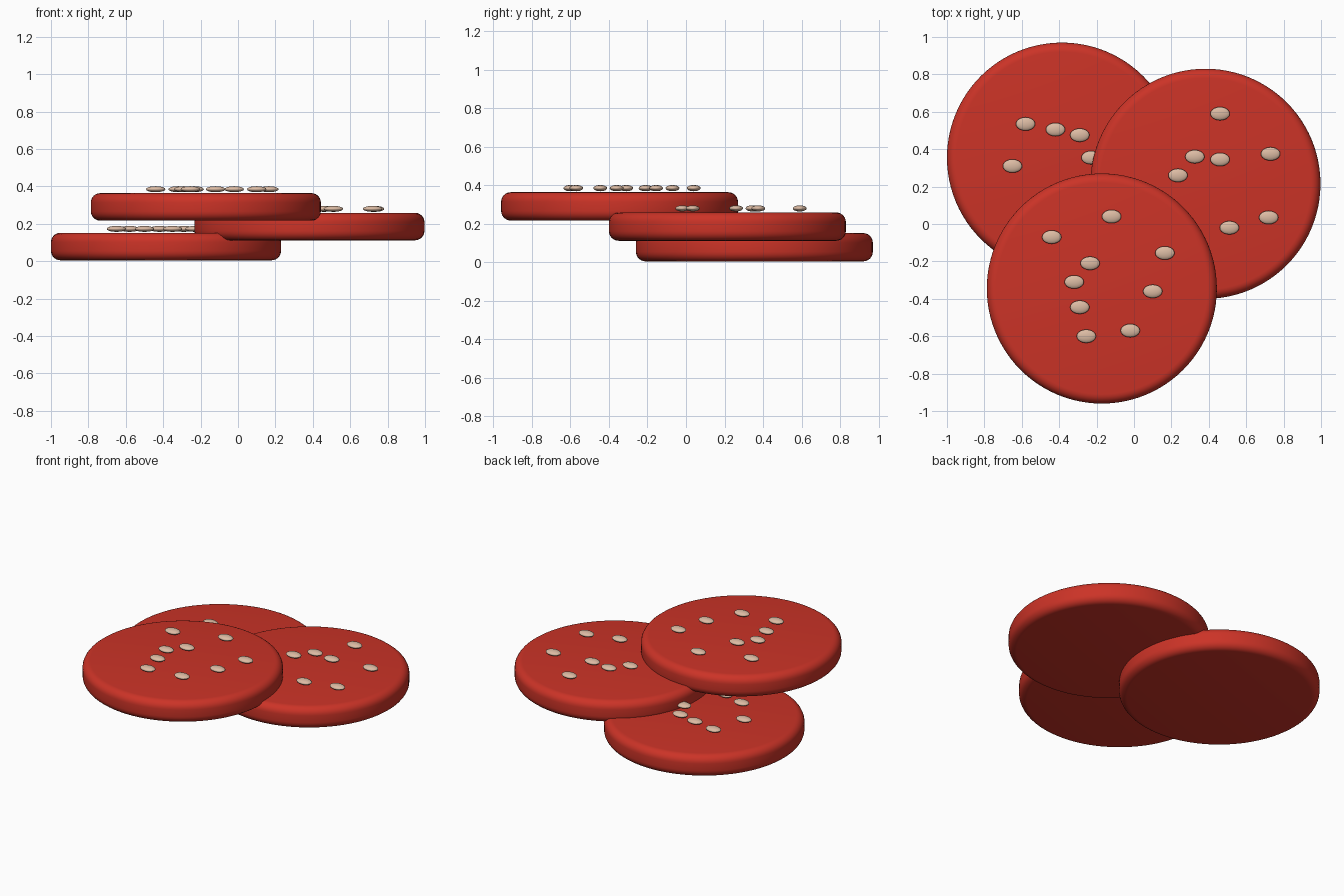
import bpy
import math

cube = bpy.data.objects.get("Cube")
if cube:
    bpy.data.objects.remove(cube, do_unlink=True)


def make_material(name, color):
    mat = bpy.data.materials.new(name)
    mat.use_nodes = True
    mat.diffuse_color = color
    mat.node_tree.nodes["Principled BSDF"].inputs["Base Color"].default_value = color
    return mat


RED = make_material("tomato red", (0.6, 0.033, 0.02, 1))
CREAM = make_material("seed cream", (0.72, 0.5, 0.37, 1))

RADIUS = 0.615
THICKNESS = 0.147
SEED_LIFT = 0.021


def add_slice(name, x, y, bottom):
    """Thick round disc with a rounded rim."""
    bpy.ops.mesh.primitive_cylinder_add(
        vertices=96, radius=RADIUS, depth=THICKNESS,
        location=(x, y, bottom + THICKNESS / 2))
    disc = bpy.context.object
    disc.name = name
    disc.data.materials.append(RED)
    bevel = disc.modifiers.new("rounded rim", "BEVEL")
    bevel.width = 0.05
    bevel.segments = 6
    bevel.limit_method = "ANGLE"
    bevel.angle_limit = math.radians(40)
    bpy.ops.object.modifier_apply(modifier=bevel.name)
    bpy.ops.object.shade_smooth_by_angle(angle=math.radians(35))


def add_seed(name, x, y, z):
    """Flattened oval seed."""
    bpy.ops.mesh.primitive_uv_sphere_add(
        segments=20, ring_count=10, radius=1, location=(x, y, z))
    seed = bpy.context.object
    seed.name = name
    seed.scale = (0.052, 0.036, 0.016)
    seed.data.materials.append(CREAM)
    bpy.ops.object.shade_smooth()


# Each slice: centre, underside height and the seeds on its top
slices = {
    "bottom_slice": ((-0.385, 0.355, 0.005), [
        (-0.58, 0.535), (-0.42, 0.505), (-0.29, 0.475), (-0.65, 0.31),
        (-0.23, 0.355), (-0.5, 0.12), (-0.35, 0.08)]),
    "middle_slice": ((0.382, 0.215, 0.112), [
        (0.46, 0.59), (0.325, 0.36), (0.46, 0.345), (0.73, 0.375),
        (0.235, 0.26), (0.51, -0.02), (0.72, 0.035)]),
    "top_slice": ((-0.172, -0.345, 0.217), [
        (-0.12, 0.04), (-0.44, -0.07), (-0.235, -0.21), (0.165, -0.155),
        (-0.32, -0.31), (0.1, -0.36), (-0.29, -0.445), (-0.255, -0.6),
        (-0.02, -0.57)]),
}

for name, ((cx, cy, bottom), seeds) in slices.items():
    add_slice(name, cx, cy, bottom)
    for i, (sx, sy) in enumerate(seeds, 1):
        add_seed(f"{name}_seed_{i}", sx, sy, bottom + THICKNESS + SEED_LIFT)
